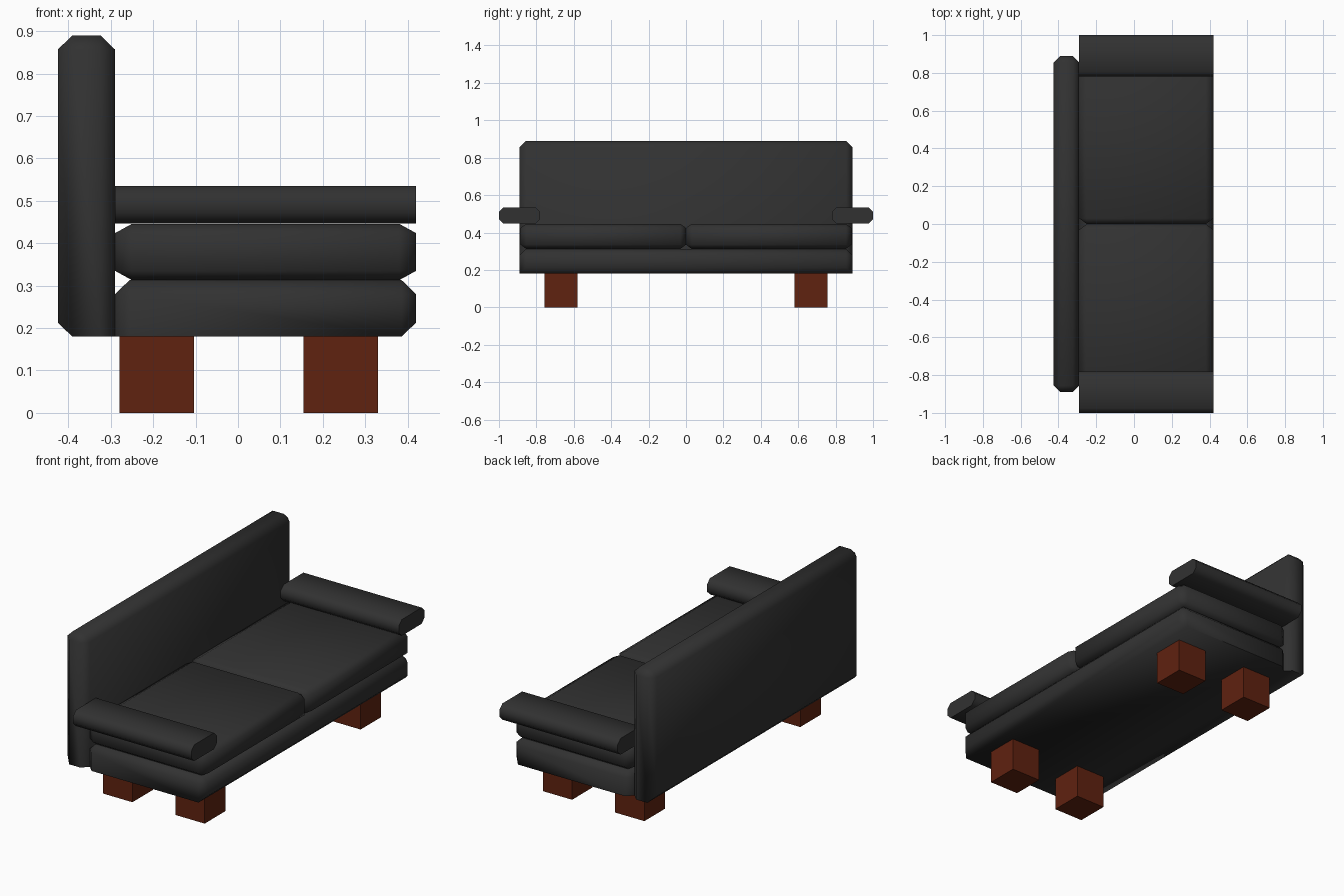
import bpy, bmesh, math
from mathutils import Vector

old = bpy.data.objects.get("Cube")
if old:
    bpy.data.objects.remove(old, do_unlink=True)


def material(name, color):
    m = bpy.data.materials.new(name)
    m.use_nodes = True
    m.diffuse_color = (*color, 1)
    m.node_tree.nodes["Principled BSDF"].inputs["Base Color"].default_value = (*color, 1)
    return m


fabric = material("charcoal fabric", (0.031, 0.031, 0.031))
wood = material("reddish brown wood", (0.115, 0.016, 0.005))


def box(name, low, high, mat, cut=None, keep=lambda a, b: True):
    """Box between two corners; cut is the chamfer size along each axis,
    keep picks the edges to chamfer from their unit-cube end points."""
    low, high = Vector(low), Vector(high)
    cut_size = Vector(cut or (1, 1, 1))
    bm = bmesh.new()
    bmesh.ops.create_cube(bm, size=2)
    chosen = [e for e in bm.edges if keep(e.verts[0].co, e.verts[1].co)]
    half = (high - low) / 2
    bmesh.ops.scale(bm, vec=[h / c for h, c in zip(half, cut_size)], verts=bm.verts)
    if cut:
        bmesh.ops.bevel(bm, geom=chosen, offset=1, segments=1, affect='EDGES')
    bmesh.ops.scale(bm, vec=cut_size, verts=bm.verts)
    bmesh.ops.translate(bm, vec=(low + high) / 2, verts=bm.verts)
    mesh = bpy.data.meshes.new(name)
    bm.to_mesh(mesh)
    bm.free()
    mesh.materials.append(mat)
    obj = bpy.data.objects.new(name, mesh)
    bpy.context.collection.objects.link(obj)
    if cut:
        bpy.ops.object.select_all(action='DESELECT')
        obj.select_set(True)
        bpy.context.view_layer.objects.active = obj
        bpy.ops.object.shade_smooth_by_angle(angle=math.radians(65))
    return obj


def open_bottom(side):
    """Chamfer everything but the bottom, where only the outer x edge is cut."""
    def rule(a, b):
        on_bottom = a.z < 0 and b.z < 0
        return not on_bottom or (a.x * side > 0 and b.x * side > 0)
    return rule


def lengthwise(a, b):
    return abs(a.x - b.x) > 1


SEAT_BACK, SEAT_FRONT = -0.29, 0.42

# Backrest and seat base share a flat underside
box("backrest", (-0.425, -0.89, 0.18), (SEAT_BACK, 0.89, 0.89), fabric,
    (0.034, 0.034, 0.033), open_bottom(-1))
box("seat_base", (SEAT_BACK, -0.89, 0.18), (SEAT_FRONT, 0.89, 0.313), fabric,
    (0.034, 0.034, 0.033), open_bottom(1))

# Cushions, armrests and legs, mirrored across the middle
for label, s in (("far", 1), ("near", -1)):
    def span(a, b):
        return sorted((a * s, b * s))

    y0, y1 = span(0, 0.885)
    box(label + "_cushion", (SEAT_BACK, y0, 0.313), (SEAT_FRONT, y1, 0.446), fabric,
        (0.04, 0.03, 0.022))
    y0, y1 = span(0.78, 1)
    box(label + "_armrest", (SEAT_BACK, y0, 0.447), (SEAT_FRONT, y1, 0.535), fabric,
        (0.025, 0.025, 0.025), lengthwise)
    y0, y1 = span(0.58, 0.757)
    for place, x in (("back", -0.28), ("front", 0.154)):
        box(f"{label}_{place}_leg", (x, y0, 0), (x + 0.176, y1, 0.18), wood)
